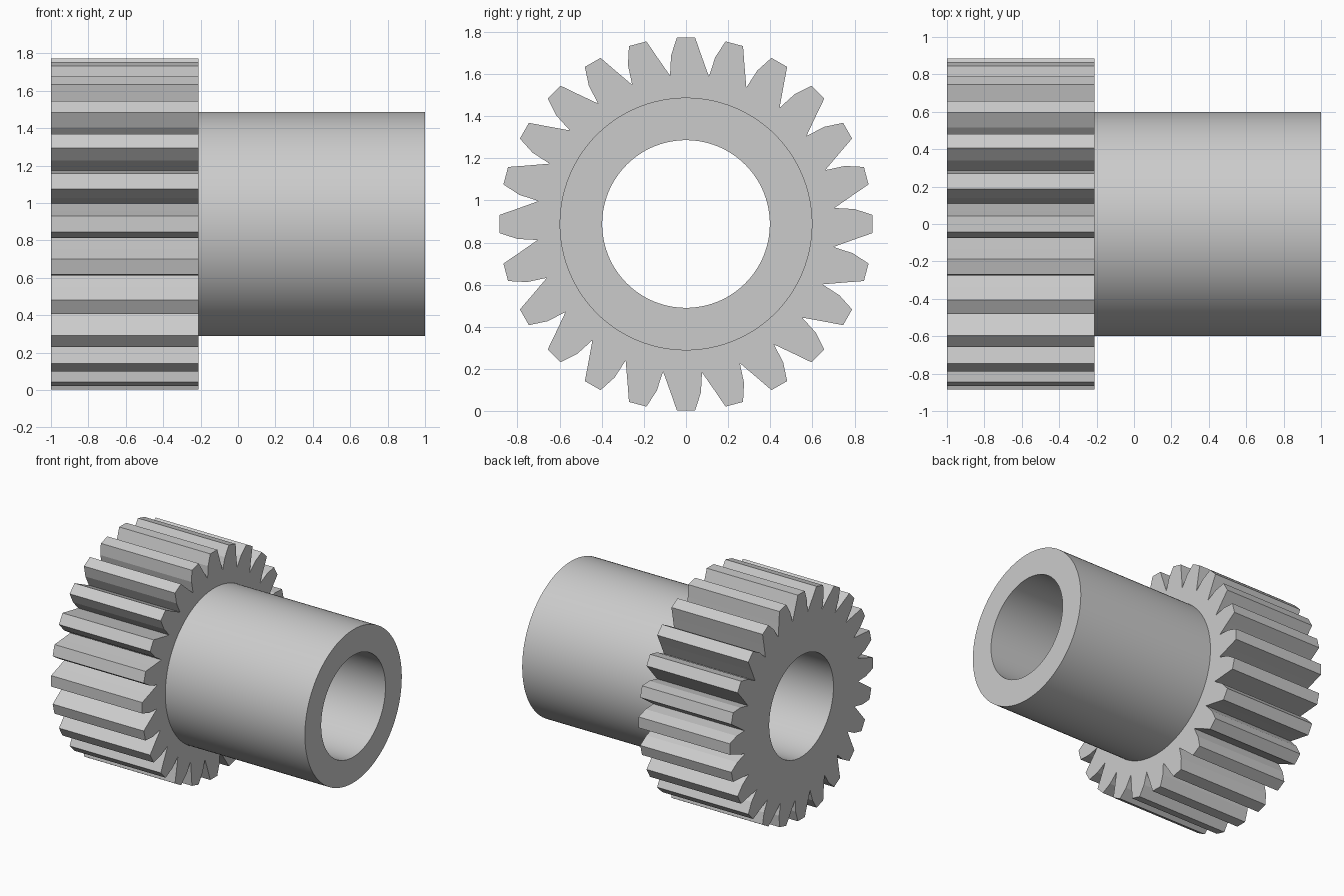
import bpy, bmesh
from math import sin, cos, radians, hypot, atan2

cube = bpy.data.objects.get("Cube")
if cube:
    bpy.data.objects.remove(cube, do_unlink=True)

TEETH = 24
STEPS = 5                    # outline points per tooth
AXIS_Z = 0.888
BACK, SHOULDER, FRONT = -1.0, -0.21, 1.0
HUB_R, BORE_R = 0.6, 0.398
PITCH = radians(360 / TEETH)

steel = bpy.data.materials.new("plain_grey")
steel.use_nodes = True
grey = (0.6, 0.6, 0.6, 1)
steel.diffuse_color = grey
steel.node_tree.nodes["Principled BSDF"].inputs["Base Color"].default_value = grey


def polar(x, radius, angle):
    return (x, radius * sin(angle), AXIS_Z + radius * cos(angle))


def circle(x, radius, per_tooth=STEPS):
    """Ring around the x axis, starting near the first tooth's flank."""
    n = TEETH * per_tooth
    return [polar(x, radius, radians(-2) + radians(360) * i / n) for i in range(n)]


def tooth_ring(x):
    """Gear outline: one slightly lopsided tooth repeated around the axis."""
    # (sideways, radial) offsets: left shoulder, tip, right shoulder, root
    tooth = [(-0.043, 0.886), (0.043, 0.886), (0.073, 0.80), (0.109, 0.70)]
    next_shoulder = (-0.071, 0.80)
    ring = []
    for t in range(TEETH):
        for s, r in tooth:
            ring.append(polar(x, hypot(s, r), atan2(s, r) + t * PITCH))
        s, r = next_shoulder
        ring.append(polar(x, hypot(s, r), atan2(s, r) + (t + 1) * PITCH))
    return ring


def skin(name, rings):
    """Join successive rings with quads."""
    bm = bmesh.new()
    loops = [[bm.verts.new(p) for p in ring] for ring in rings]
    for a, b in zip(loops, loops[1:]):
        n = len(a)
        for i in range(n):
            j = (i + 1) % n
            bm.faces.new((a[i], b[i], b[j], a[j]))
    mesh = bpy.data.meshes.new(name)
    bm.to_mesh(mesh)
    bm.free()
    mesh.materials.append(steel)
    obj = bpy.data.objects.new(name, mesh)
    bpy.context.collection.objects.link(obj)
    return obj


# Toothed wheel: back face, teeth, front face up to the sleeve
skin("gear_wheel", [circle(BACK, BORE_R), tooth_ring(BACK),
                    tooth_ring(SHOULDER), circle(SHOULDER, HUB_R)])

# Sleeve: outer wall, end face, bore running through the wheel
sleeve = skin("hub_sleeve", [circle(SHOULDER, HUB_R), circle(FRONT, HUB_R),
                             circle(FRONT, BORE_R), circle(BACK, BORE_R)])
bpy.ops.object.select_all(action='DESELECT')
sleeve.select_set(True)
bpy.context.view_layer.objects.active = sleeve
bpy.ops.object.shade_smooth_by_angle(angle=radians(30))
